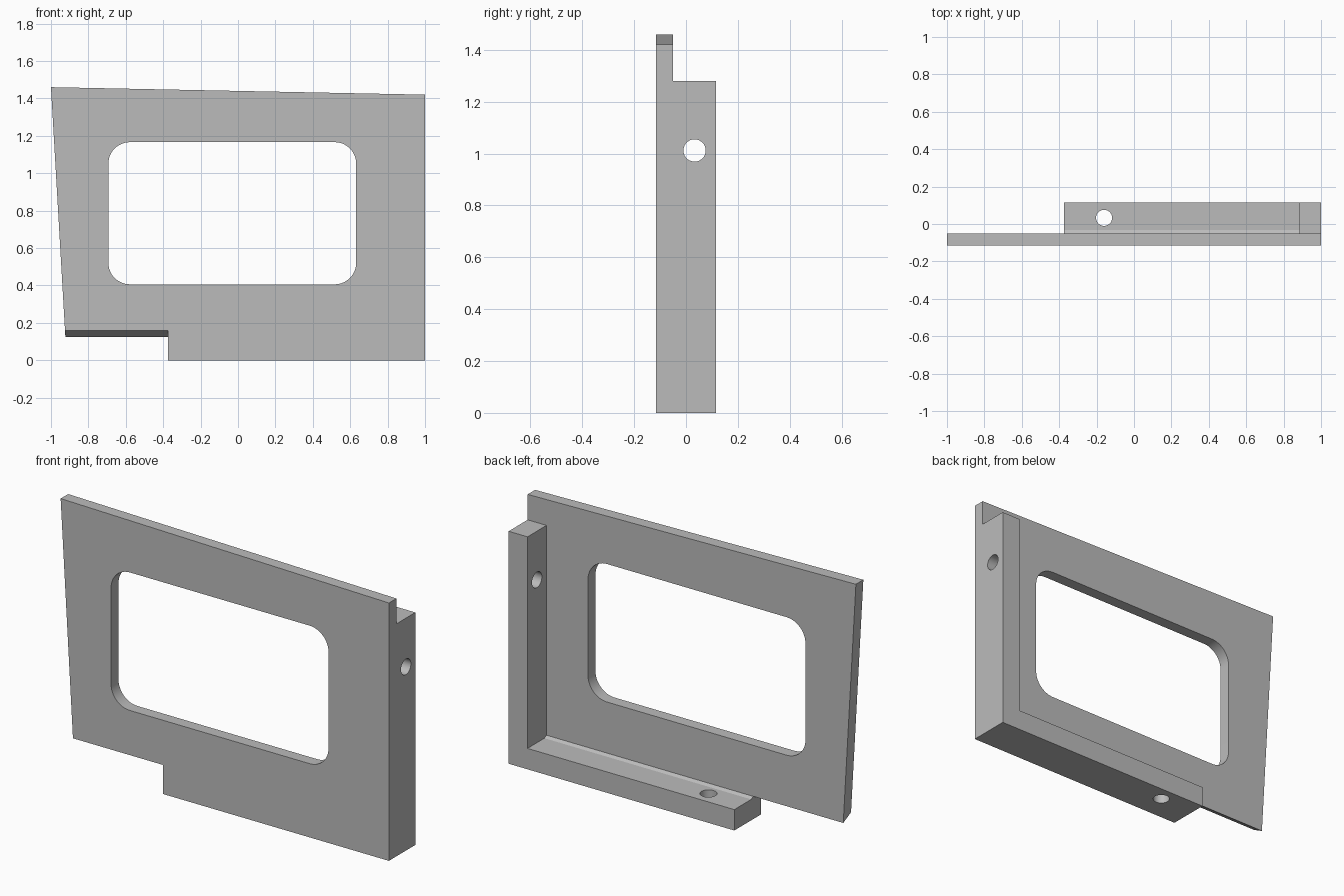
import bpy, bmesh, math
from mathutils import Vector

cube = bpy.data.objects.get("Cube")
if cube:
    bpy.data.objects.remove(cube, do_unlink=True)

grey = bpy.data.materials.new("plain_grey")
grey.use_nodes = True
COLOUR = (0.5, 0.5, 0.5, 1)
grey.diffuse_color = COLOUR
grey.node_tree.nodes["Principled BSDF"].inputs["Base Color"].default_value = COLOUR


def loft(name, start, end):
    """Solid between two matching outlines of 3D points."""
    bm = bmesh.new()
    a = [bm.verts.new(p) for p in start]
    b = [bm.verts.new(p) for p in end]
    bm.faces.new(a)
    bm.faces.new(b[::-1])
    for i in range(len(a)):
        j = (i + 1) % len(a)
        bm.faces.new((a[j], a[i], b[i], b[j]))
    bmesh.ops.recalc_face_normals(bm, faces=bm.faces)
    mesh = bpy.data.meshes.new(name)
    bm.to_mesh(mesh)
    bm.free()
    mesh.materials.append(grey)
    obj = bpy.data.objects.new(name, mesh)
    bpy.context.collection.objects.link(obj)
    return obj


def combine(target, other, operation):
    """Apply a boolean and discard the helper."""
    mod = target.modifiers.new(other.name, 'BOOLEAN')
    mod.operation, mod.solver, mod.object = operation, 'EXACT', other
    bpy.context.view_layer.objects.active = target
    bpy.ops.object.modifier_apply(modifier=mod.name)
    bpy.data.objects.remove(other, do_unlink=True)


def circle(centre, u, v, r, n=40):
    angles = [2 * math.pi * i / n for i in range(n)]
    return [Vector(centre) + r * (Vector(u) * math.cos(t) + Vector(v) * math.sin(t)) for t in angles]


FRONT, PLATE_BACK, BACK = -0.115, -0.05, 0.115
STEP_X, FLANGE = -0.375, 0.115


# Plate with a slanted left edge and a sloped lower-left underside
def plate_outline(y, z):
    slant = -1 + (1.46 - z) * 0.0577
    pts = [(slant, z), (STEP_X, z), (STEP_X, 0), (1, 0), (1, 1.42), (-1, 1.46)]
    return [(x, y, h) for x, h in pts]


panel = loft("window_panel", plate_outline(FRONT, 0.16), plate_outline(PLATE_BACK, 0.125))

# L-shaped flange along the bottom and the upright side
ell = [(STEP_X, 0), (1, 0), (1, 1.28), (1 - FLANGE, 1.28), (1 - FLANGE, FLANGE), (STEP_X, FLANGE)]
flange = loft("flange", [(x, -0.08, z) for x, z in ell], [(x, BACK, z) for x, z in ell])
combine(panel, flange, 'UNION')

# Small sloped fillet where the bottom flange meets the plate
wedge = [(-0.07, 0.1), (-0.07, 0.1357), (-0.032, FLANGE), (-0.032, 0.1)]
fillet = loft("fillet", [(STEP_X, y, z) for y, z in wedge], [(0.9, y, z) for y, z in wedge])
combine(panel, fillet, 'UNION')

# Rounded window opening
x0, x1, z0, z1, r = -0.693, 0.632, 0.406, 1.166, 0.115
corners = [(x1 - r, z1 - r), (x0 + r, z1 - r), (x0 + r, z0 + r), (x1 - r, z0 + r)]
opening = []
for k, (cx, cz) in enumerate(corners):
    for i in range(13):
        t = math.pi / 2 * (k + i / 12)
        opening.append((cx + r * math.cos(t), cz + r * math.sin(t)))
window = loft("window", [(x, -0.2, z) for x, z in opening], [(x, 0, z) for x, z in opening])
combine(panel, window, 'DIFFERENCE')

# Bolt holes through both flanges
X, Y, Z = (1, 0, 0), (0, 1, 0), (0, 0, 1)
HOLE_Y, HOLE_R = 0.033, 0.043
side_hole = loft("side_hole", circle((0.8, HOLE_Y, 1.012), Y, Z, HOLE_R),
                 circle((1.1, HOLE_Y, 1.012), Y, Z, HOLE_R))
combine(panel, side_hole, 'DIFFERENCE')
base_hole = loft("base_hole", circle((-0.16, HOLE_Y, -0.1), X, Y, HOLE_R),
                 circle((-0.16, HOLE_Y, 0.2), X, Y, HOLE_R))
combine(panel, base_hole, 'DIFFERENCE')

# Smooth curved walls, keep edges crisp
bpy.ops.object.select_all(action='DESELECT')
panel.select_set(True)
bpy.context.view_layer.objects.active = panel
bpy.ops.object.shade_smooth_by_angle(angle=math.radians(20))
